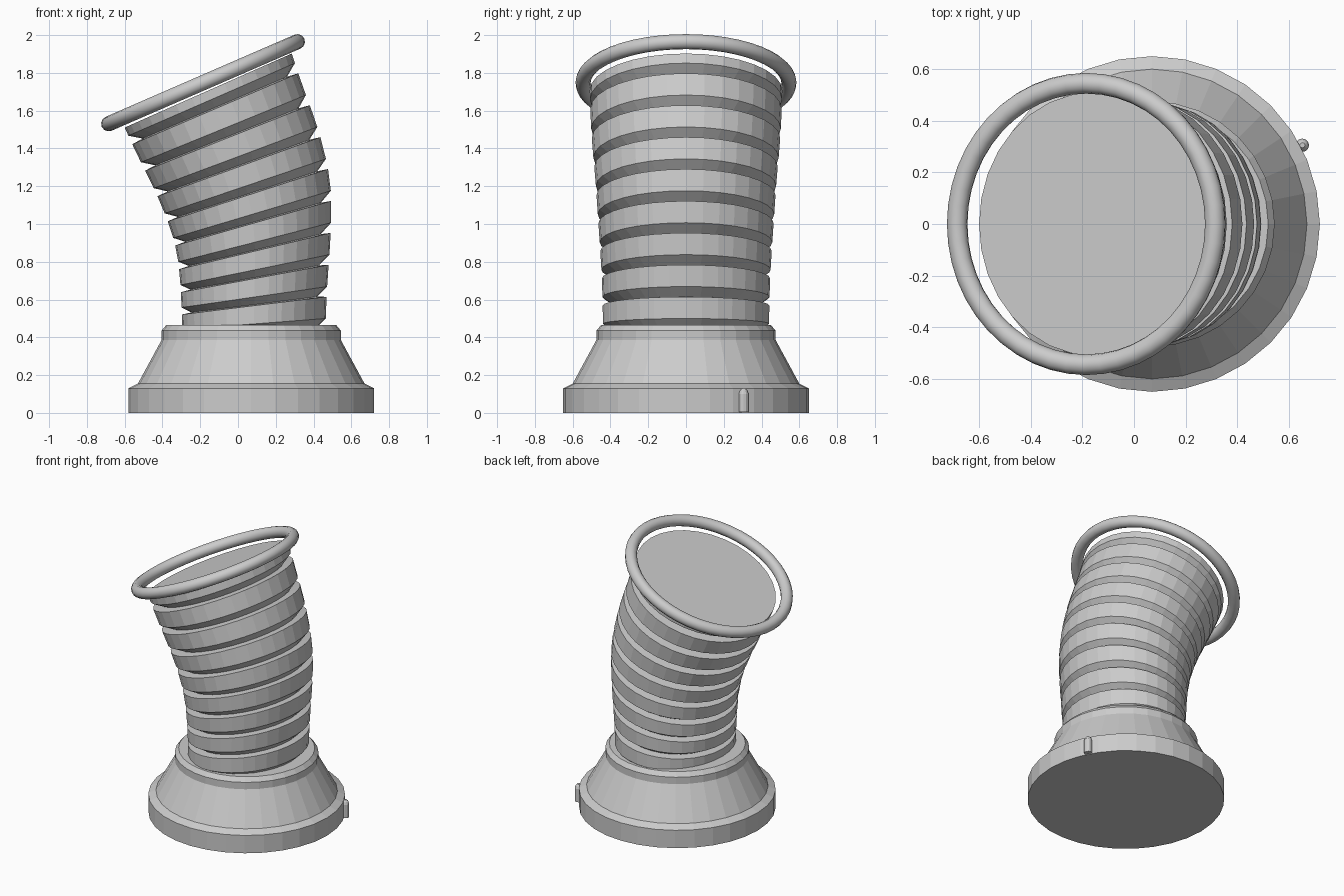
import bpy
import bmesh
from math import sin, cos, pi, radians
from mathutils import Vector

cube = bpy.data.objects.get("Cube")
if cube:
    bpy.data.objects.remove(cube, do_unlink=True)

SIDES = 32


def loft(name, rings, sides=SIDES):
    """Skin closed rings given as (centre, x half-axis vector, y radius)."""
    bm = bmesh.new()
    loops = []
    for centre, axis, ry in rings:
        loop = []
        for i in range(sides):
            a = 2 * pi * i / sides
            loop.append(bm.verts.new(centre + axis * cos(a) + Vector((0, ry * sin(a), 0))))
        loops.append(loop)
    for low, high in zip(loops, loops[1:]):
        for i in range(sides):
            j = (i + 1) % sides
            bm.faces.new((low[i], low[j], high[j], high[i]))
    bm.faces.new(loops[0][::-1])
    bm.faces.new(loops[-1])
    mesh = bpy.data.meshes.new(name)
    bm.to_mesh(mesh)
    bm.free()
    obj = bpy.data.objects.new(name, mesh)
    bpy.context.collection.objects.link(obj)
    return obj


def turned(name, x, y, profile, sides=SIDES):
    """Upright lathe form from (radius, height) pairs."""
    return loft(name, [(Vector((x, y, z)), Vector((r, 0, 0)), r) for r, z in profile], sides)


# Flared base with a stepped foot and bevelled collar
turned("base", 0.07, 0, [(0.65, 0), (0.65, 0.13), (0.60, 0.155), (0.475, 0.385),
                         (0.475, 0.435), (0.45, 0.465)])

# Bent, ribbed column: outline sampled at the middle of each rib
LEFT_X = [-0.295, -0.30, -0.307, -0.32, -0.353, -0.403, -0.465, -0.535, -0.60]
RIGHT_X = [0.465, 0.475, 0.488, 0.495, 0.49, 0.455, 0.405, 0.34, 0.285]
DEPTH_Y = [0.44, 0.443, 0.45, 0.46, 0.47, 0.48, 0.495, 0.505, 0.51]
RIBS = len(LEFT_X)


def sample(values, k):
    t = min(max(k - 0.5, 0), RIBS - 1)
    i = min(int(t), RIBS - 2)
    return values[i] + (values[i + 1] - values[i]) * (t - i)


def station(k, scale=1.0):
    left = Vector((sample(LEFT_X, k), 0, 0.42 + 0.113 * k + 0.0018 * k * k))
    right = Vector((sample(RIGHT_X, k), 0, 0.466 + 0.169 * k))
    return (left + right) / 2, (right - left) / 2 * scale, sample(DEPTH_Y, k) * scale


column = []
for rib in range(RIBS):
    column.append(station(rib - 0.08, 0.87))
    column.append(station(rib + 0.2))
    column.append(station(min(rib + 0.88, RIBS - 0.5)))
loft("ribbed_column", column)

# Tilted hoop around the top
bpy.ops.mesh.primitive_torus_add(major_segments=48, minor_segments=12,
                                 major_radius=0.545, minor_radius=0.04,
                                 location=(-0.185, 0, 1.748),
                                 rotation=(0, radians(-23.5), 0))
hoop = bpy.context.object
hoop.name = "top_hoop"
bpy.ops.object.shade_smooth_by_angle(angle=radians(40))

# Small round-topped pin on the edge of the foot
turned("side_pin", 0.652, 0.305, [(0.026, 0.004), (0.026, 0.1), (0.02, 0.117),
                                  (0.01, 0.128)], 12)
